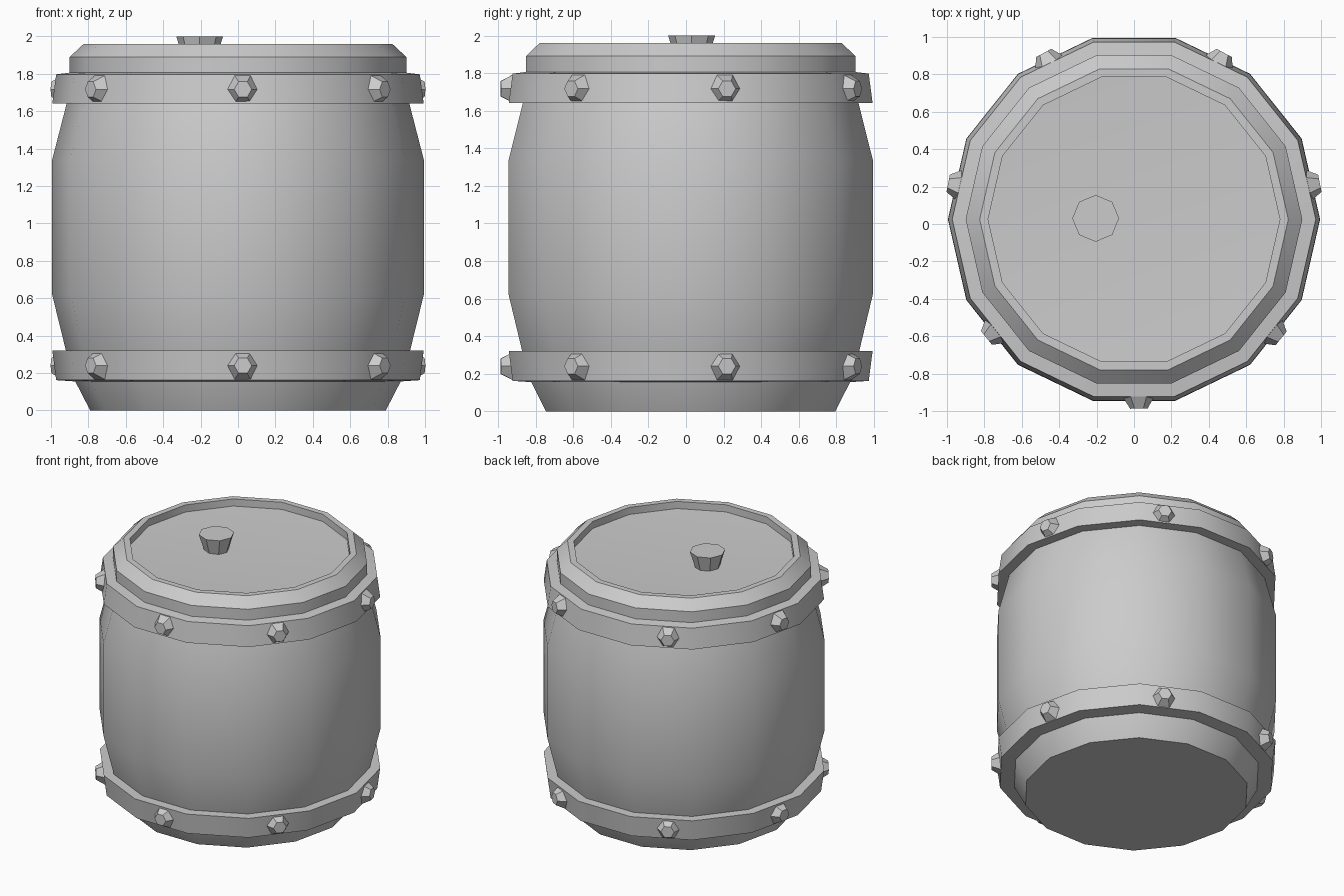
import bpy
from math import sin, cos, pi, radians

if "Cube" in bpy.data.objects:
    bpy.data.objects.remove(bpy.data.objects["Cube"])

CY = 0.025      # barrel axis offset in y
SIDES = 14


def make_object(name, verts, faces, smooth=True):
    mesh = bpy.data.meshes.new(name)
    mesh.from_pydata(verts, [], faces)
    mesh.update()
    obj = bpy.data.objects.new(name, mesh)
    bpy.context.collection.objects.link(obj)
    if smooth:
        bpy.ops.object.select_all(action='DESELECT')
        obj.select_set(True)
        bpy.context.view_layer.objects.active = obj
        bpy.ops.object.shade_smooth_by_angle(angle=radians(30))
    return obj


def lathe(name, profile, n=SIDES, cx=0.0, cy=CY, smooth=True):
    """Revolve (radius, z) points, listed bottom/outside to top/inside."""
    verts, rings, faces = [], [], []
    for r, z in profile:
        count = 1 if r == 0 else n
        rings.append([len(verts) + i % count for i in range(n)])
        verts += [(cx + r * cos(2 * pi * i / n), cy + r * sin(2 * pi * i / n), z)
                  for i in range(count)]
    for a, b in zip(rings, rings[1:]):
        for i in range(n):
            j = (i + 1) % n
            faces.append(tuple(dict.fromkeys((a[i], a[j], b[j], b[i]))))
    return make_object(name, verts, faces, smooth)


def bolt(name, angle, z):
    """Tapered hexagonal stud pointing outwards."""
    a = radians(angle)
    verts = []
    for dist, r in ((0.945, 0.087), (1.012, 0.047)):
        for k in range(6):
            t, h = r * cos(k * pi / 3), r * sin(k * pi / 3)
            verts.append((dist * cos(a) - t * sin(a),
                          CY + dist * sin(a) + t * cos(a), z + h))
    faces = [(k, (k + 1) % 6, 6 + (k + 1) % 6, 6 + k) for k in range(6)]
    faces += [tuple(range(5, -1, -1)), tuple(range(6, 12))]
    make_object(name, verts, faces)


# barrel body with flat underside
lathe("barrel_body", [(0, 0), (0.79, 0), (0.87, 0.155), (0.92, 0.32), (0.995, 0.625),
                      (0.995, 1.335), (0.915, 1.645), (0.875, 1.81)])

# lid with chamfered raised rim and slightly dished top
lathe("lid", [(0.87, 1.79), (0.9, 1.80), (0.9, 1.89), (0.825, 1.96), (0.78, 1.96),
              (0.78, 1.905), (0, 1.87)])

# metal hoops
lathe("lower_hoop", [(0.865, 0.155), (0.972, 0.162), (0.993, 0.32), (0.91, 0.32)])
lathe("upper_hoop", [(0.905, 1.64), (0.993, 1.642), (0.972, 1.797), (0.87, 1.81)])

# stopper in the lid
lathe("stopper", [(0, 1.87), (0.085, 1.87), (0.125, 2.0), (0, 2.0)],
      n=8, cx=-0.205, cy=0.03, smooth=False)

# studs around both hoops
for hoop, z in (("lower", 0.24), ("upper", 1.717)):
    for i, angle in enumerate((271.5, 321, 11, 61.5, 118.5, 169, 218.8)):
        bolt(f"{hoop}_hoop_bolt_{i + 1}", angle, z)
